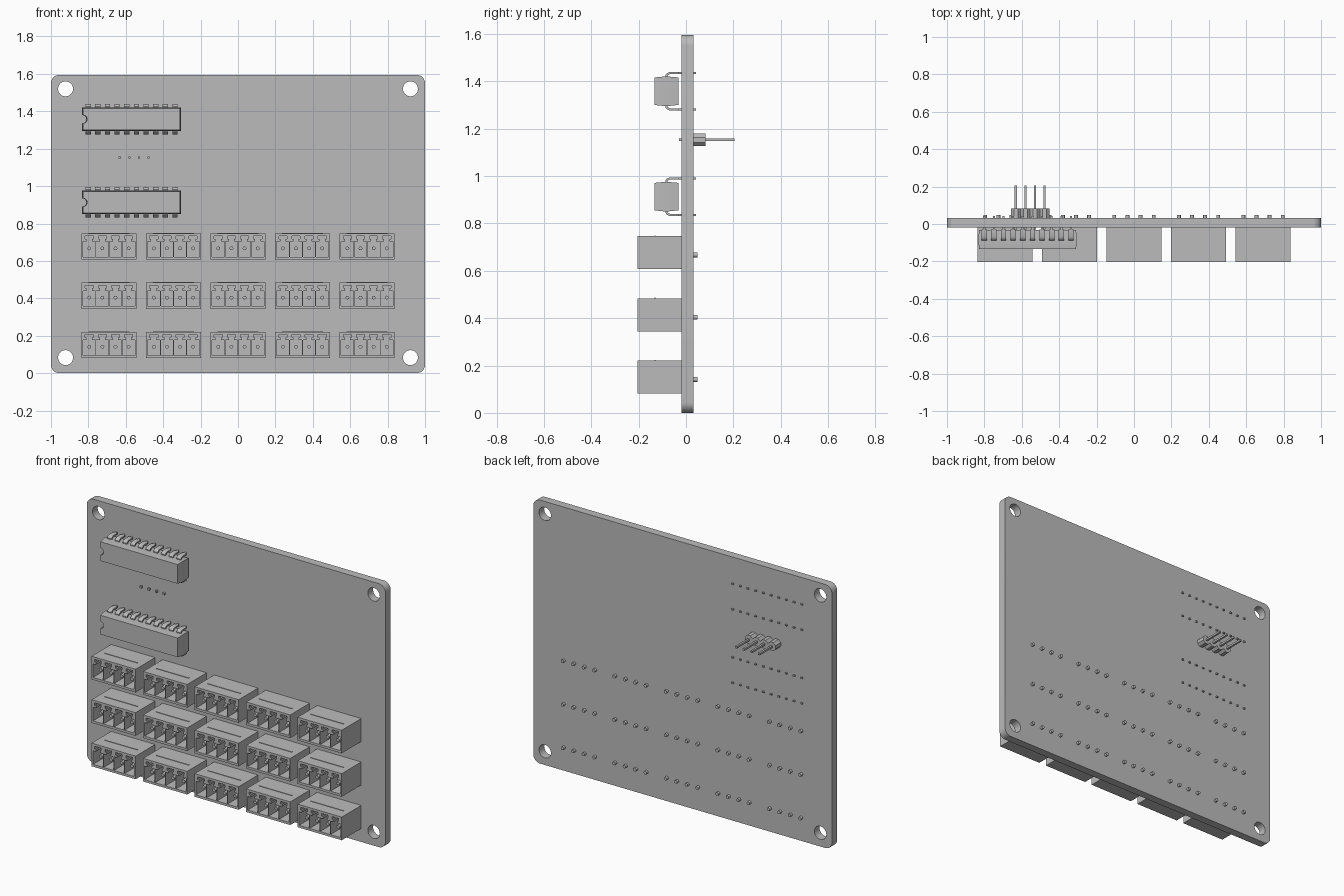
import bpy, bmesh, math
from mathutils import Vector

cube = bpy.data.objects.get("Cube")
if cube:
    bpy.data.objects.remove(cube, do_unlink=True)

grey = bpy.data.materials.new("plain grey")
grey.use_nodes = True
COLOUR = (0.5, 0.5, 0.5, 1)
grey.diffuse_color = COLOUR
grey.node_tree.nodes["Principled BSDF"].inputs["Base Color"].default_value = COLOUR

BOARD_FRONT, BOARD_BACK = -0.018, 0.032


def rect(cx, cz, w, h):
    return [(cx + sx * w / 2, cz + sz * h / 2)
            for sx, sz in ((-1, -1), (1, -1), (1, 1), (-1, 1))]


def circle(cx, cz, r, n=24, turn=0.0):
    return [(cx + r * math.cos(turn + math.tau * i / n),
             cz + r * math.sin(turn + math.tau * i / n)) for i in range(n)]


def rounded(x0, x1, z0, z1, r, steps=8):
    pts = []
    corners = ((x1 - r, z1 - r), (x0 + r, z1 - r), (x0 + r, z0 + r), (x1 - r, z0 + r))
    for q, (cx, cz) in enumerate(corners):
        for i in range(steps + 1):
            a = math.pi / 2 * (q + i / steps)
            pts.append((cx + r * math.cos(a), cz + r * math.sin(a)))
    return pts


def prism(bm, loops, a, b, axis="y"):
    """Extrude an outline with optional hole loops from a to b."""
    def place(u, v):
        return (u, a, v) if axis == "y" else (a, u, v)
    edges = []
    for loop in loops:
        vs = [bm.verts.new(place(u, v)) for u, v in loop]
        edges += [bm.edges.new((vs[i - 1], vs[i])) for i in range(len(vs))]
    cap = bmesh.ops.triangle_fill(bm, use_beauty=True, edges=edges)["geom"]
    faces = [g for g in cap if isinstance(g, bmesh.types.BMFace)]
    new = bmesh.ops.extrude_face_region(bm, geom=faces)["geom"]
    step = Vector((0, b - a, 0) if axis == "y" else (b - a, 0, 0))
    bmesh.ops.translate(bm, vec=step, verts=[g for g in new if isinstance(g, bmesh.types.BMVert)])


def loft(bm, rings):
    """Skin matching rings of points and cap both ends."""
    rows = [[bm.verts.new(p) for p in ring] for ring in rings]
    for r0, r1 in zip(rows, rows[1:]):
        for i in range(len(r0)):
            bm.faces.new((r0[i - 1], r0[i], r1[i], r1[i - 1]))
    bm.faces.new(rows[0])
    bm.faces.new(rows[-1])


def make_mesh(name, bm):
    bmesh.ops.recalc_face_normals(bm, faces=bm.faces)
    mesh = bpy.data.meshes.new(name)
    bm.to_mesh(mesh)
    bm.free()
    mesh.materials.append(grey)
    return mesh


def add(name, mesh, location=(0, 0, 0)):
    ob = bpy.data.objects.new(name, mesh)
    ob.location = location
    bpy.context.collection.objects.link(ob)
    bpy.ops.object.select_all(action="DESELECT")
    ob.select_set(True)
    bpy.context.view_layer.objects.active = ob
    bpy.ops.object.shade_smooth_by_angle(angle=math.radians(35))
    return ob


# Circuit board with four mounting holes
bm = bmesh.new()
holes = [circle(x, z, 0.04, 32) for x in (-0.922, 0.922) for z in (0.083, 1.52)]
prism(bm, [rounded(-1, 1, 0, 1.595, 0.045)] + holes, BOARD_FRONT, BOARD_BACK)
add("circuit_board", make_mesh("circuit_board", bm))

# Terminal block: shell with four keyed sockets, floor, top rib
PITCH = 0.07
columns = [(i - 1.5) * PITCH for i in range(4)]
key = [(0.033, -0.056), (0.033, 0.026), (0.014, 0.026), (0.014, 0.04), (0.022, 0.04), (0.022, 0.056)]
key += [(-x, z) for x, z in reversed(key)]
bm = bmesh.new()
body = rect(0, 0, 0.295, 0.14)
sockets = [[(c + x, z) for x, z in key] for c in columns]
prism(bm, [body] + sockets, -0.204, -0.055)
prism(bm, [body], -0.055, BOARD_FRONT)
prism(bm, [rect(0, 0.07, 0.22, 0.006)], -0.134, -0.128)
block_mesh = make_mesh("terminal_block", bm)

# Round contact pins passing through the board
bm = bmesh.new()
for c in columns:
    prism(bm, [circle(c, -0.01, 0.01, 16)], -0.18, 0.048)
contact_mesh = make_mesh("terminal_pins", bm)

for row in range(3):
    for col in range(5):
        spot = (-0.69 + 0.345 * col, 0, 0.151 + 0.263 * row)
        add(f"terminal_block_{row + 1}_{col + 1}", block_mesh, spot)
        add(f"terminal_pins_{row + 1}_{col + 1}", contact_mesh, spot)

# Chip body: drafted front and back halves, notch at the left-hand end of the front
HALF_LENGTH, HALF_HEIGHT = 0.264, 0.063


def chip_outline(y, inset):
    x, z = HALF_LENGTH - inset, HALF_HEIGHT - inset
    notch = [(-x + 0.022 * math.sin(math.pi * i / 8), y, 0.022 * math.cos(math.pi * i / 8))
             for i in range(9)]
    return [(-x, y, z)] + notch + [(-x, y, -z), (x, y, -z), (x, y, z)]


bm = bmesh.new()
loft(bm, [chip_outline(-0.134, 0.005), chip_outline(-0.083, 0), chip_outline(-0.032, 0.005)])
chip_mesh = make_mesh("chip_body", bm)

# Chip legs: bent shoulder and narrow tail, mirrored above and below
shoulder = [(-0.087, 0.055), (-0.087, 0.068), (-0.081, 0.076), (-0.07, 0.081), (-0.03, 0.081),
            (-0.03, 0.073), (-0.067, 0.073), (-0.077, 0.067), (-0.079, 0.055)]
bm = bmesh.new()
for i in range(10):
    x = (i - 4.5) * 0.0515
    for side in (-1, 1):
        prism(bm, [[(y, side * z) for y, z in shoulder]], x - 0.014, x + 0.014, "x")
        prism(bm, [rect(x, side * 0.077, 0.011, 0.008)], -0.03, 0.042)
leg_mesh = make_mesh("chip_legs", bm)

for name, z in (("upper", 1.358), ("lower", 0.913)):
    add(f"{name}_chip_body", chip_mesh, (-0.569, 0, z))
    add(f"{name}_chip_legs", leg_mesh, (-0.569, 0, z))

# Pin header on the back: eight-sided housings with square pins
HEADER_X, HEADER_Z, STEP = -0.555, 1.153, 0.0512
housing, pins = bmesh.new(), bmesh.new()
for i in range(4):
    x = HEADER_X + (i - 1.5) * STEP
    radius = STEP / 2 / math.cos(math.pi / 8)
    prism(housing, [circle(x, HEADER_Z, radius, 8, math.pi / 8)], BOARD_BACK, 0.083)
    prism(pins, [rect(x, HEADER_Z, 0.012, 0.012)], -0.03, 0.205)
add("header_housing", make_mesh("header_housing", housing))
add("header_pins", make_mesh("header_pins", pins))
